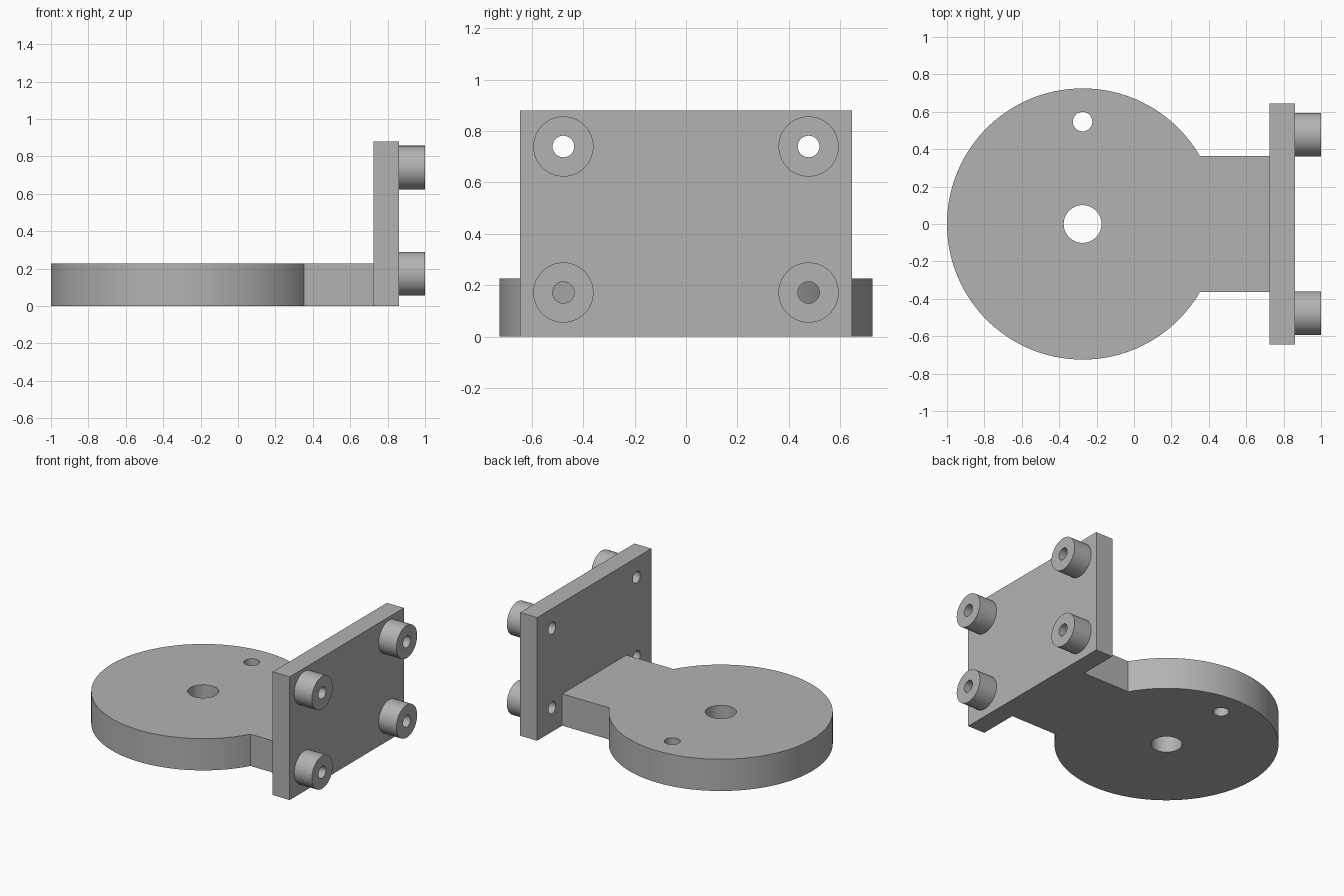
import bpy
import math
from mathutils import Matrix

cube = bpy.data.objects.get("Cube")
if cube:
    bpy.data.objects.remove(cube, do_unlink=True)

GREY = (0.45, 0.45, 0.45, 1.0)
steel = bpy.data.materials.new("plain grey")
steel.use_nodes = True
steel.diffuse_color = GREY
steel.node_tree.nodes["Principled BSDF"].inputs["Base Color"].default_value = GREY


def extrude(name, outline, depth):
    """Solid prism from a counter-clockwise outline, standing on z = 0."""
    n = len(outline)
    verts = [(x, y, z) for z in (0, depth) for x, y in outline]
    faces = [tuple(reversed(range(n))), tuple(range(n, 2 * n))]
    faces += [(i, (i + 1) % n, n + (i + 1) % n, n + i) for i in range(n)]
    mesh = bpy.data.meshes.new(name)
    mesh.from_pydata(verts, [], faces)
    mesh.materials.append(steel)
    obj = bpy.data.objects.new(name, mesh)
    bpy.context.collection.objects.link(obj)
    return obj


def circle(cx, cy, r, n=64):
    return [(cx + r * math.cos(math.tau * i / n), cy + r * math.sin(math.tau * i / n))
            for i in range(n)]


def activate(obj):
    bpy.ops.object.select_all(action="DESELECT")
    obj.select_set(True)
    bpy.context.view_layer.objects.active = obj


def drill(obj, cx, cy, r, depth):
    """Cut a round through hole along the extrusion direction."""
    cutter = extrude("hole_cutter", circle(cx, cy, r, 48), depth + 0.2)
    cutter.data.transform(Matrix.Translation((0, 0, -0.1)))
    cutter.hide_render = True
    mod = obj.modifiers.new("hole", "BOOLEAN")
    mod.operation = "DIFFERENCE"
    mod.solver = "EXACT"
    mod.object = cutter
    activate(obj)
    bpy.ops.object.modifier_apply(modifier=mod.name)
    bpy.data.objects.remove(cutter, do_unlink=True)


def smooth(obj):
    activate(obj)
    bpy.ops.object.shade_smooth_by_angle(angle=math.radians(30))


# Round base with a straight neck reaching the plate
CX, R, NECK, THICK = -0.275, 0.725, 0.3625, 0.227
PLATE_X, PLATE_T = 0.725, 0.135
start = math.asin(NECK / R)
steps = 120
outline = [(PLATE_X, -NECK), (PLATE_X, NECK)]
for i in range(steps + 1):
    a = start + (math.tau - 2 * start) * i / steps
    outline.append((CX + R * math.cos(a), R * math.sin(a)))
base = extrude("round_base", outline, THICK)
drill(base, CX, 0, 0.101, THICK)
drill(base, CX, 0.547, 0.052, THICK)
smooth(base)

# Local x, y, z of the upright parts become world y, z, x
upright = Matrix(((0, 0, 1, PLATE_X), (1, 0, 0, 0), (0, 1, 0, 0), (0, 0, 0, 1)))
HW, TOP, BORE = 0.645, 0.88, 0.042
spots = [(y, z) for y in (-0.477, 0.477) for z in (0.172, 0.74)]

# Upright mounting plate with four holes
plate = extrude("mounting_plate", [(-HW, 0), (HW, 0), (HW, TOP), (-HW, TOP)], PLATE_T)
for y, z in spots:
    drill(plate, y, z, BORE, PLATE_T)
plate.data.transform(upright)
smooth(plate)

# Hollow spacers on the outer face of the plate
for y, z in spots:
    side = "left" if y > 0 else "right"
    level = "upper" if z > 0.5 else "lower"
    length = 1 - PLATE_X - PLATE_T
    spacer = extrude(f"{level}_{'back' if side == 'left' else 'front'}_spacer",
                     circle(y, z, 0.117), length)
    drill(spacer, y, z, BORE, length)
    spacer.data.transform(Matrix.Translation((PLATE_T, 0, 0)) @ upright)
    smooth(spacer)
